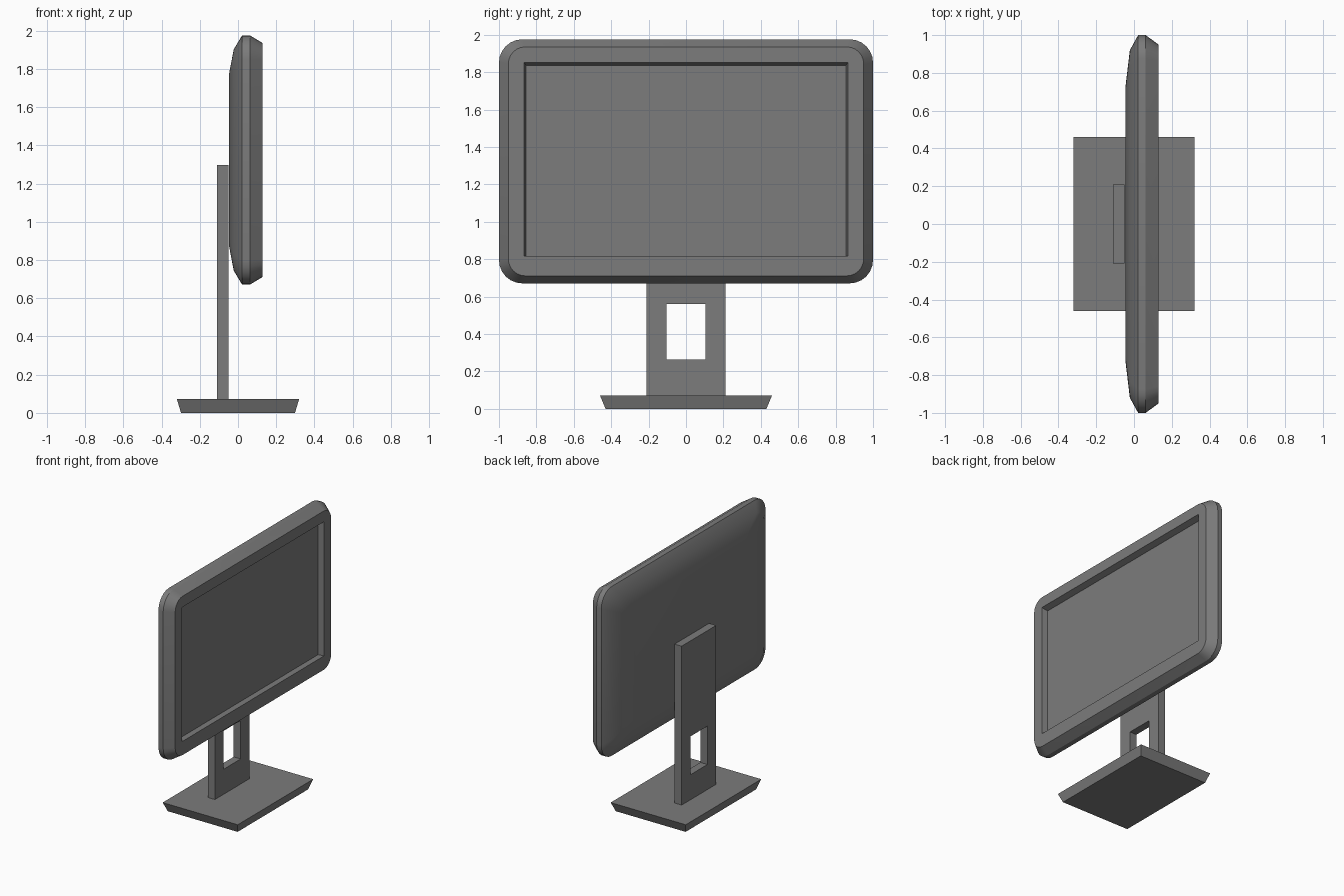
import bpy, bmesh, math

if "Cube" in bpy.data.objects:
    bpy.data.objects.remove(bpy.data.objects["Cube"])

dark = bpy.data.materials.new("dark_grey")
dark.diffuse_color = (0.2, 0.2, 0.2, 1)
dark.use_nodes = True
dark.node_tree.nodes["Principled BSDF"].inputs["Base Color"].default_value = dark.diffuse_color


def ring(x, hy, hz, r=0.0, cz=1.3235, steps=6):
    """Rounded rectangle in the YZ plane."""
    pts = []
    for k, (sy, sz) in enumerate(((1, 1), (-1, 1), (-1, -1), (1, -1))):
        for i in range(steps + 1):
            a = math.radians(90 * (k + i / steps))
            pts.append((x, sy * (hy - r) + r * math.cos(a),
                        cz + sz * (hz - r) + r * math.sin(a)))
    return pts


def flat_rect(z, hx, hy):
    return [(hx, hy, z), (-hx, hy, z), (-hx, -hy, z), (hx, -hy, z)]


def loft(name, rings, cyclic=False):
    """Skin a series of rings; cap the ends unless the series closes on itself."""
    bm = bmesh.new()
    loops = [[bm.verts.new(p) for p in pts] for pts in rings]
    n = len(loops[0])
    pairs = list(zip(loops, loops[1:]))
    if cyclic:
        pairs.append((loops[-1], loops[0]))
    else:
        bm.faces.new(loops[0])
        bm.faces.new(loops[-1])
    for a, b in pairs:
        for i in range(n):
            j = (i + 1) % n
            bm.faces.new((a[i], a[j], b[j], b[i]))
    bmesh.ops.remove_doubles(bm, verts=bm.verts, dist=1e-5)
    bmesh.ops.recalc_face_normals(bm, faces=bm.faces)
    mesh = bpy.data.meshes.new(name)
    bm.to_mesh(mesh)
    bm.free()
    mesh.materials.append(dark)
    obj = bpy.data.objects.new(name, mesh)
    bpy.context.collection.objects.link(obj)
    return obj


# Display housing: bulged back, straight rim, chamfered bezel, recessed screen
housing = loft("display_housing", [
    ring(-0.046, 0.72, 0.455, 0.06),
    ring(-0.022, 0.92, 0.58, 0.09),
    ring(0.022, 1.0, 0.6525, 0.125),
    ring(0.062, 1.0, 0.6525, 0.125),
    ring(0.129, 0.95, 0.612, 0.09),
    ring(0.129, 0.865, 0.5175, cz=1.3345),
    ring(0.084, 0.855, 0.509, cz=1.327),
])
bpy.context.view_layer.objects.active = housing
housing.select_set(True)
bpy.ops.object.shade_smooth_by_angle(angle=math.radians(30))

# Upright stand with a cable window
loft("stand_upright", [
    ring(-0.11, 0.21, 0.6125, cz=0.6845, steps=1),
    ring(-0.05, 0.21, 0.6125, cz=0.6845, steps=1),
    ring(-0.05, 0.104, 0.148, cz=0.413, steps=1),
    ring(-0.11, 0.104, 0.148, cz=0.413, steps=1),
], cyclic=True)

# Foot plate, narrower at the ground
loft("foot_plate", [flat_rect(0, 0.298, 0.43), flat_rect(0.072, 0.32, 0.46)])
